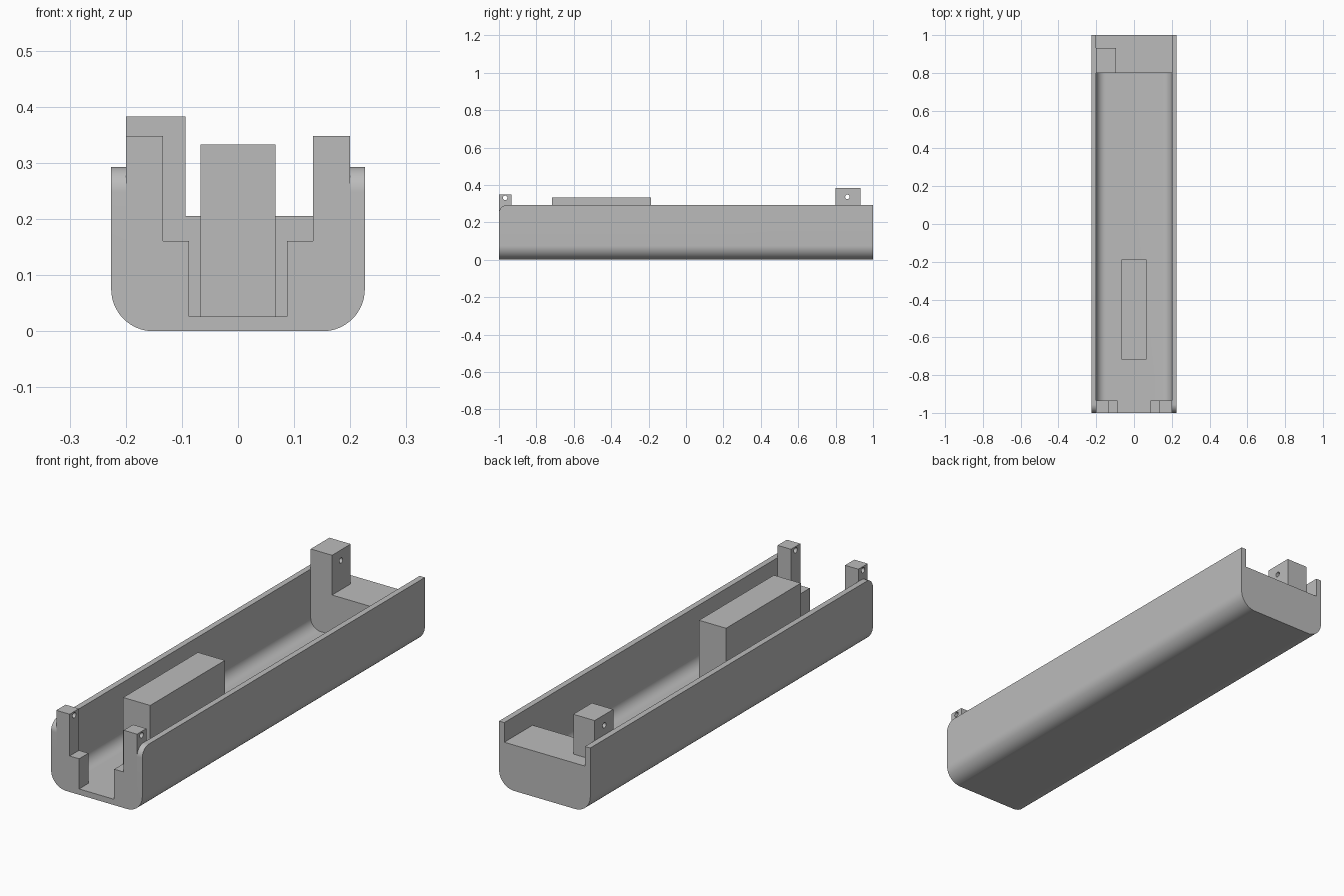
import bpy, bmesh
from math import sin, cos, pi, radians
from mathutils import Vector, Matrix

cube = bpy.data.objects.get("Cube")
if cube:
    bpy.data.objects.remove(cube, do_unlink=True)

grey = bpy.data.materials.new("plain_grey")
grey.use_nodes = True
grey.diffuse_color = (0.5, 0.5, 0.5, 1)
grey.node_tree.nodes["Principled BSDF"].inputs["Base Color"].default_value = grey.diffuse_color

OUTER, INNER, FLOOR, RIM = 0.226, 0.2, 0.026, 0.293
R_OUT, R_IN = 0.075, 0.05
FRONT, BACK, PLUG = -1.0, 1.0, 0.8


def arc(cx, cz, r, a0, a1, steps=16):
    """Points on a circular arc, angles in degrees."""
    angles = [radians(a0 + (a1 - a0) * i / steps) for i in range(steps + 1)]
    return [(cx + r * cos(a), cz + r * sin(a)) for a in angles]


def trough(w, z, r):
    """Rounded bottom outline from the left wall to the right wall."""
    return arc(-w + r, z + r, r, 180, 270) + arc(w - r, z + r, r, 270, 360)


def prism(name, outline, start, end, axis="Y"):
    """Extrude an outline along Y (points are x, z) or X (points are y, z)."""
    bm = bmesh.new()
    place = (lambda a, b: (a, start, b)) if axis == "Y" else (lambda a, b: (start, a, b))
    shift = Vector((0, end - start, 0)) if axis == "Y" else Vector((end - start, 0, 0))
    face = bm.faces.new([bm.verts.new(place(a, b)) for a, b in outline])
    top = bmesh.ops.extrude_face_region(bm, geom=[face])["geom"]
    bmesh.ops.translate(bm, vec=shift, verts=[v for v in top if isinstance(v, bmesh.types.BMVert)])
    bmesh.ops.recalc_face_normals(bm, faces=bm.faces)
    mesh = bpy.data.meshes.new(name)
    bm.to_mesh(mesh)
    bm.free()
    mesh.materials.append(grey)
    ob = bpy.data.objects.new(name, mesh)
    bpy.context.collection.objects.link(ob)
    return ob


def select(ob):
    bpy.ops.object.select_all(action="DESELECT")
    ob.select_set(True)
    bpy.context.view_layer.objects.active = ob


def boolean(ob, tool, operation):
    """Apply a boolean and discard the tool."""
    tool.hide_render = True
    mod = ob.modifiers.new("shape", "BOOLEAN")
    mod.operation, mod.solver, mod.object = operation, "EXACT", tool
    select(ob)
    bpy.ops.object.modifier_apply(modifier=mod.name)
    bpy.data.objects.remove(tool, do_unlink=True)


def drill(ob, y, z, r=0.012):
    """Pin hole running sideways through a lug."""
    boolean(ob, prism("drill", arc(y, z, r, 0, 345, 23), -0.4, 0.4, "X"), "DIFFERENCE")


def box(x0, x1, z0, z1):
    return [(x0, z0), (x1, z0), (x1, z1), (x0, z1)]


# Open channel with rounded lower edges
channel = [(-OUTER, RIM)] + trough(OUTER, 0, R_OUT) + [(OUTER, RIM), (INNER, RIM)]
channel += trough(INNER, FLOOR, R_IN)[::-1] + [(-INNER, RIM)]
shell = prism("channel_shell", channel, FRONT, BACK)

# Rounded front corners of the side walls
r = 0.045
side = [(BACK + 0.1, -0.1), (BACK + 0.1, RIM + 0.0)]
side += arc(FRONT + r, RIM - r, r, 90, 180) + [(FRONT, -0.1)]
boolean(shell, prism("corner_tool", side, -0.4, 0.4, "X"), "INTERSECT")

# Solid rear end filling the channel
plug = [(-INNER, 0.205)] + trough(INNER, FLOOR, R_IN) + [(INNER, 0.205)]
rear = prism("rear_end_block", plug, PLUG, BACK)

# Rear lug
lug = prism("rear_lug", box(-INNER, -0.094, 0.205, 0.383), PLUG, 0.932)
drill(lug, 0.863, 0.336)

# Stepped front posts
parts = [shell, rear, lug]
for name, s in (("left", 1), ("right", -1)):
    post = arc(INNER - R_IN, FLOOR + R_IN, R_IN, 270, 360)
    post += [(INNER, 0.348), (0.134, 0.348), (0.134, 0.161), (0.087, 0.161), (0.087, FLOOR)]
    ob = prism(name + "_front_post", [(s * x, z) for x, z in post], FRONT, -0.934)
    drill(ob, -0.967, 0.331)
    parts.append(ob)

# Raised block on the channel floor
parts.append(prism("centre_block", box(-0.067, 0.067, FLOOR, 0.333), -0.717, -0.188))

for ob in parts:
    select(ob)
    bpy.ops.object.shade_smooth_by_angle(angle=radians(30))
